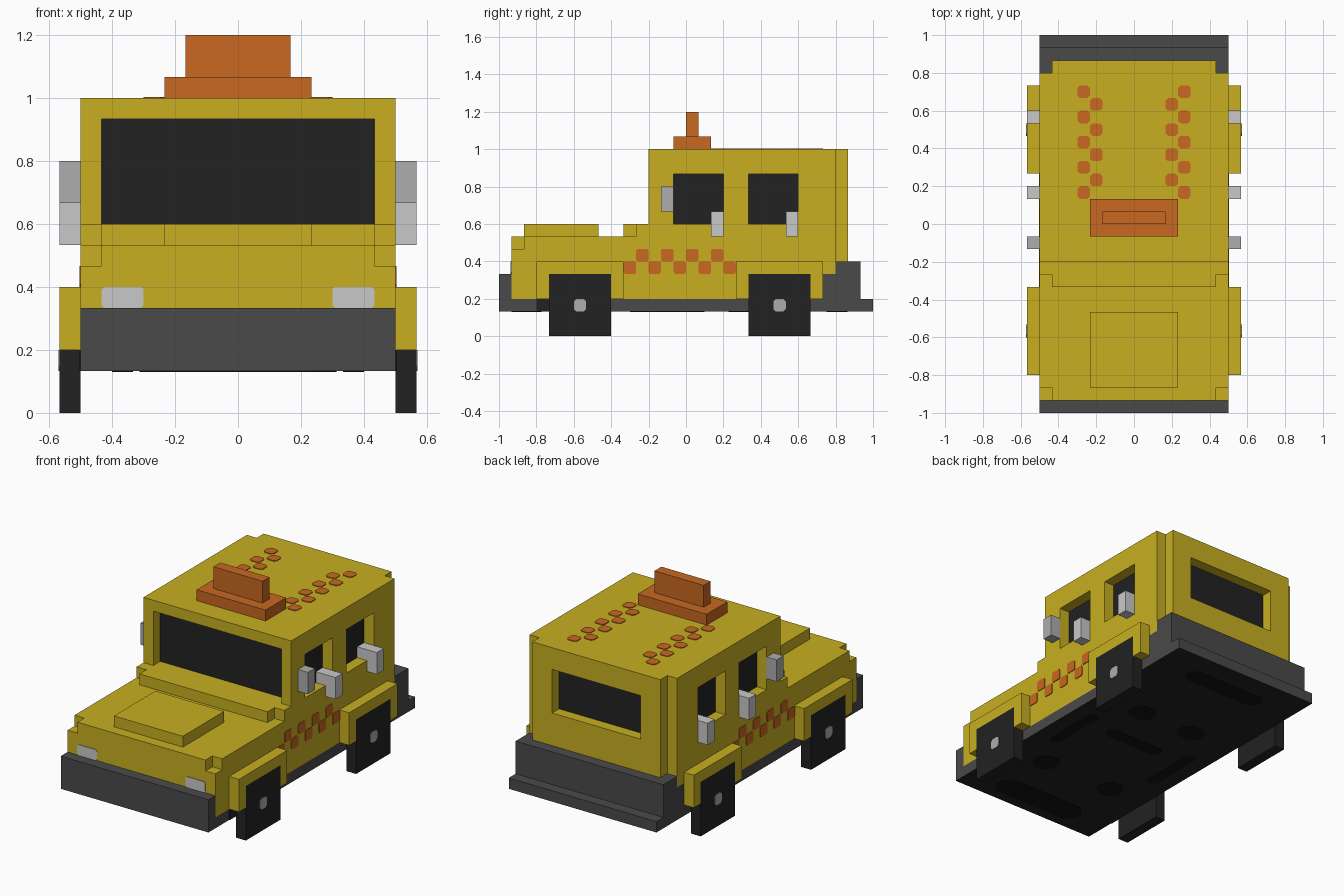
import bpy
import bmesh

U = 1 / 15          # one block of the model
THIN = 0.06         # painted plate thickness, in blocks
HALF = 7.5          # half body width, in blocks

cube = bpy.data.objects.get("Cube")
if cube:
    bpy.data.objects.remove(cube, do_unlink=True)


def material(name, r, g, b):
    m = bpy.data.materials.new(name)
    m.use_nodes = True
    m.diffuse_color = (r, g, b, 1)
    bsdf = next(n for n in m.node_tree.nodes if n.type == 'BSDF_PRINCIPLED')
    bsdf.inputs["Base Color"].default_value = (r, g, b, 1)
    bsdf.inputs["Roughness"].default_value = 0.9
    return m


YELLOW = material("yellow paint", 0.578, 0.429, 0.015)
ORANGE = material("orange paint", 0.578, 0.138, 0.015)
GREY = material("dark grey trim", 0.068, 0.068, 0.068)
BLACK = material("black rubber and glass", 0.016, 0.016, 0.016)
SOOT = material("underside shadow black", 0.006, 0.006, 0.006)
LIGHT = material("light grey", 0.584, 0.584, 0.584)
SILVER = material("silver grey", 0.418, 0.418, 0.418)


def prism(axis, lo, hi, outline):
    """Outline in the two other axes (in order), extruded along axis."""
    return axis, lo, hi, outline


def box(x0, x1, y0, y1, z0, z1):
    return prism(2, z0, z1, [(x0, y0), (x1, y0), (x1, y1), (x0, y1)])


def patch(axis, level, a, b, w=1, h=1, cut=0.2, side=1):
    """Thin painted plate with clipped corners, centred on a, b."""
    p, q = w / 2, h / 2
    outline = [(p - cut, -q), (p, cut - q), (p, q - cut), (p - cut, q),
               (cut - p, q), (-p, q - cut), (-p, cut - q), (cut - p, -q)]
    return prism(axis, level, level + side * THIN, [(a + u, b + v) for u, v in outline])


def part(name, mat, shapes, mirror=False):
    bm = bmesh.new()
    for axis, lo, hi, outline in shapes:
        rings = []
        for level in (lo, hi):
            ring = []
            for pair in outline:
                co = list(pair)
                co.insert(axis, level)
                ring.append(bm.verts.new([c * U for c in co]))
            rings.append(ring)
        a, b = rings
        bm.faces.new(a)
        bm.faces.new(b)
        for i in range(len(a)):
            j = (i + 1) % len(a)
            bm.faces.new((a[i], a[j], b[j], b[i]))
    bmesh.ops.recalc_face_normals(bm, faces=bm.faces[:])
    mesh = bpy.data.meshes.new(name)
    bm.to_mesh(mesh)
    bm.free()
    mesh.materials.append(mat)
    obj = bpy.data.objects.new(name, mesh)
    bpy.context.collection.objects.link(obj)
    if mirror:
        mod = obj.modifiers.new("Mirror", 'MIRROR')
        mod.use_mirror_merge = False
    return obj


# Chassis with both bumpers, black underneath
chassis = part("chassis_and_bumpers", GREY, [prism(0, -HALF, HALF, [
    (-15, 2), (-15, 5), (-14, 5), (-14, 3), (11, 3), (11, 5), (12, 5),
    (12, 6), (14, 6), (14, 3), (15, 3), (15, 2)])])
chassis.data.materials.append(BLACK)
for face in chassis.data.polygons:
    if face.normal.z < -0.5 and face.center.z < 2.5 * U:
        face.material_index = 1

# Underside markings
part("underside_slots", SOOT, [
    patch(2, 2, 0, 12.1, 8, 1.7, 0.5, -1),
    patch(2, 2, 0, 0, 6, 1.2, 0.4, -1),
    patch(2, 2, 0, -12.8, 9, 2.4, 0.8, -1)])
part("underside_pads", SOOT, [
    patch(2, 2, 2.7, 4.4, 2.4, 2, 0.6, -1),
    patch(2, 2, 3.6, -7.5, 2.2, 2.2, 0.6, -1),
    patch(2, 2, 5.5, -1.5, 1, 6, 0.4, -1)], mirror=True)
part("chassis_side_patch", BLACK, [patch(0, HALF, -11.5, 2.5, cut=0)], mirror=True)

# Lower body with hood, nose and cowl
part("lower_body", YELLOW, [prism(0, -HALF, HALF, [
    (-13, 3), (-13, 8), (-4, 8), (-4, 9), (12, 9), (12, 5), (11, 5), (11, 3)])])
part("nose", YELLOW, [prism(1, -14, -13, [
    (-HALF, 3), (HALF, 3), (HALF, 7), (6.5, 7), (6.5, 8), (-6.5, 8), (-6.5, 7), (-HALF, 7)])])
part("cowl_lip", YELLOW, [box(-6.5, 6.5, -5, -4, 8, 9)])
part("hood_scoop", YELLOW, [box(-3.5, 3.5, -13, -7, 8, 9)])
part("headlights", LIGHT, [patch(1, -14, 5.5, 5.5, 2, 1, 0.12, -1)], mirror=True)

# Cabin: recessed glass inside a frame
part("window_glass", BLACK, [box(-6.5, 6.5, -2, 12, 9, 14)])
part("roof", YELLOW, [box(-HALF, HALF, -3, 12, 14, 15)])
part("side_pillars", YELLOW, [box(6.5, HALF, y0, y1, 9, 13)
                              for y0, y1 in ((-3, -1), (3, 5), (9, 12))], mirror=True)
part("side_headers", YELLOW, [box(6.5, HALF, -3, 12, 13, 14)], mirror=True)
part("rear_wall", YELLOW, [box(-6.5, 6.5, 12, 13, 6, 9), box(-6.5, 6.5, 12, 13, 13, 15)])
part("rear_window_posts", YELLOW, [box(4.5, 6.5, 12, 13, 9, 13)], mirror=True)

# Door handles and mirrors
part("door_handles", LIGHT, [box(6.5, 8.5, y, y + 1, 8, 10) for y in (2, 8)], mirror=True)
part("side_mirrors", SILVER, [box(HALF, 8.5, -2, -1, 10, 12)], mirror=True)

# Fenders, wheels and hubs
for label, cy in (("front", -8.5), ("rear", 7.5)):
    arch = [(-3.5, 3), (-3.5, 6), (3.5, 6), (3.5, 3), (2.5, 3), (2.5, 5), (-2.5, 5), (-2.5, 3)]
    part(label + "_fenders", YELLOW,
         [prism(0, HALF, 8.5, [(cy + y, z) for y, z in arch])], mirror=True)
    part(label + "_wheels", BLACK, [box(HALF, 8.5, cy - 2.5, cy + 2.5, 0, 5)], mirror=True)
    part(label + "_hubs", SILVER, [patch(0, 8.5, cy, 2.5)], mirror=True)

# Checker stripes on the sides and roof
part("side_checkers", ORANGE, [patch(0, HALF, i - 4.5, 5.5 + i % 2, cut=0.12)
                               for i in range(9)], mirror=True)
part("roof_checkers", ORANGE, [patch(2, 15, 4 - i % 2, 2.5 + i)
                               for i in range(9)], mirror=True)

# Roof sign
part("roof_sign_base", ORANGE, [box(-3.5, 3.5, -1, 2, 15, 16)])
part("roof_sign_panel", ORANGE, [box(-2.5, 2.5, 0, 1, 16, 18)])
